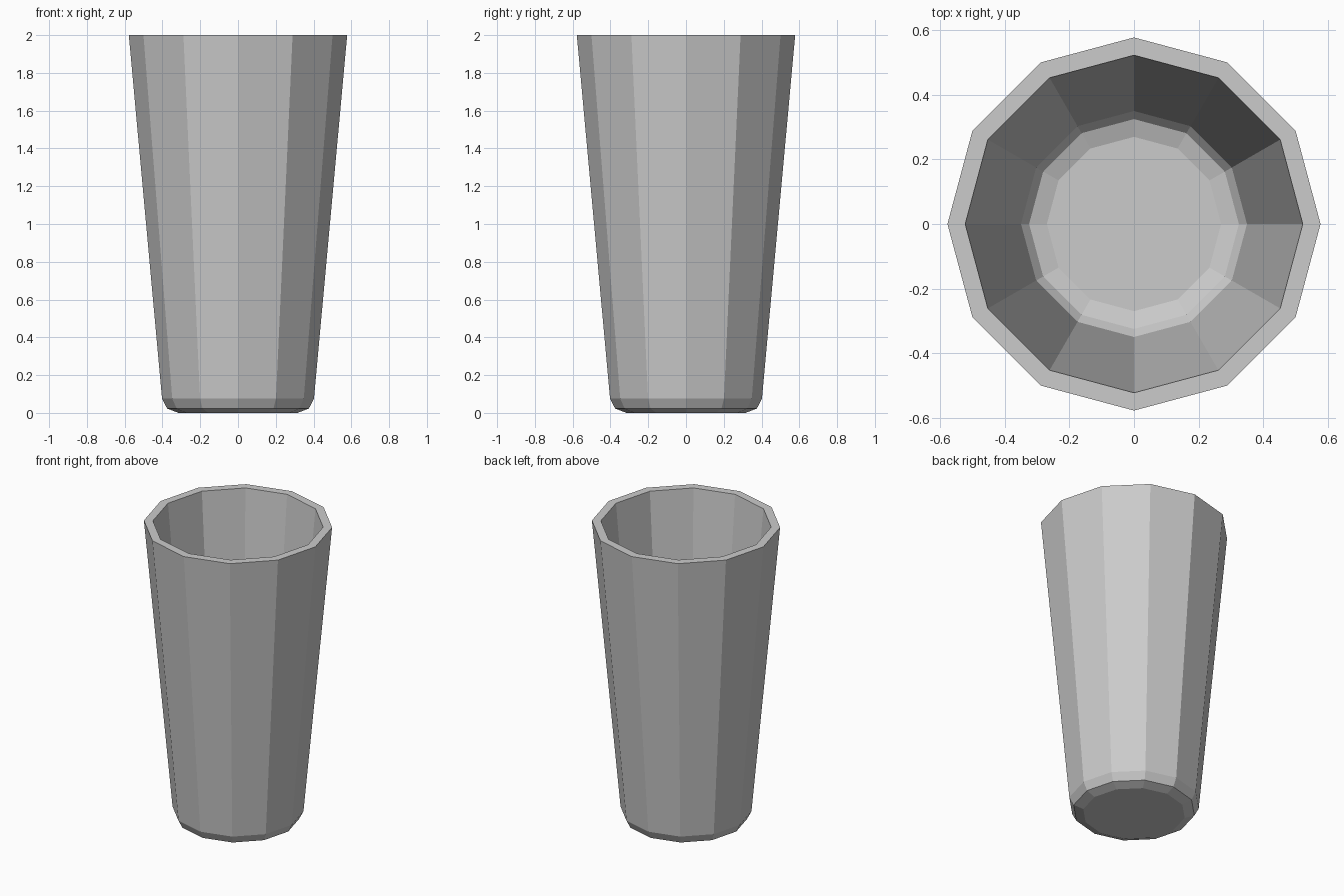
import bpy, bmesh, math

if "Cube" in bpy.data.objects:
    bpy.data.objects.remove(bpy.data.objects["Cube"])

SIDES = 12
# Closed wall profile (radius, height): outer base -> rim -> inner floor
PROFILE = [(0.315, 0.0), (0.375, 0.023), (0.402, 0.075), (0.578, 2.0),
           (0.523, 2.0), (0.350, 0.10), (0.325, 0.068), (0.270, 0.05)]

bm = bmesh.new()

# One ring of vertices per profile point
rings = []
for r, z in PROFILE:
    rings.append([bm.verts.new((r * math.cos(2 * math.pi * i / SIDES),
                                r * math.sin(2 * math.pi * i / SIDES), z))
                  for i in range(SIDES)])

# Flat-sided walls between rings
for a, b in zip(rings, rings[1:]):
    for i in range(SIDES):
        j = (i + 1) % SIDES
        bm.faces.new((a[i], a[j], b[j], b[i]))

# Underside and inner floor
bm.faces.new(rings[0][::-1])
bm.faces.new(rings[-1])
bmesh.ops.recalc_face_normals(bm, faces=bm.faces[:])

mesh = bpy.data.meshes.new("cup")
bm.to_mesh(mesh)
bm.free()
cup = bpy.data.objects.new("cup", mesh)
bpy.context.collection.objects.link(cup)
